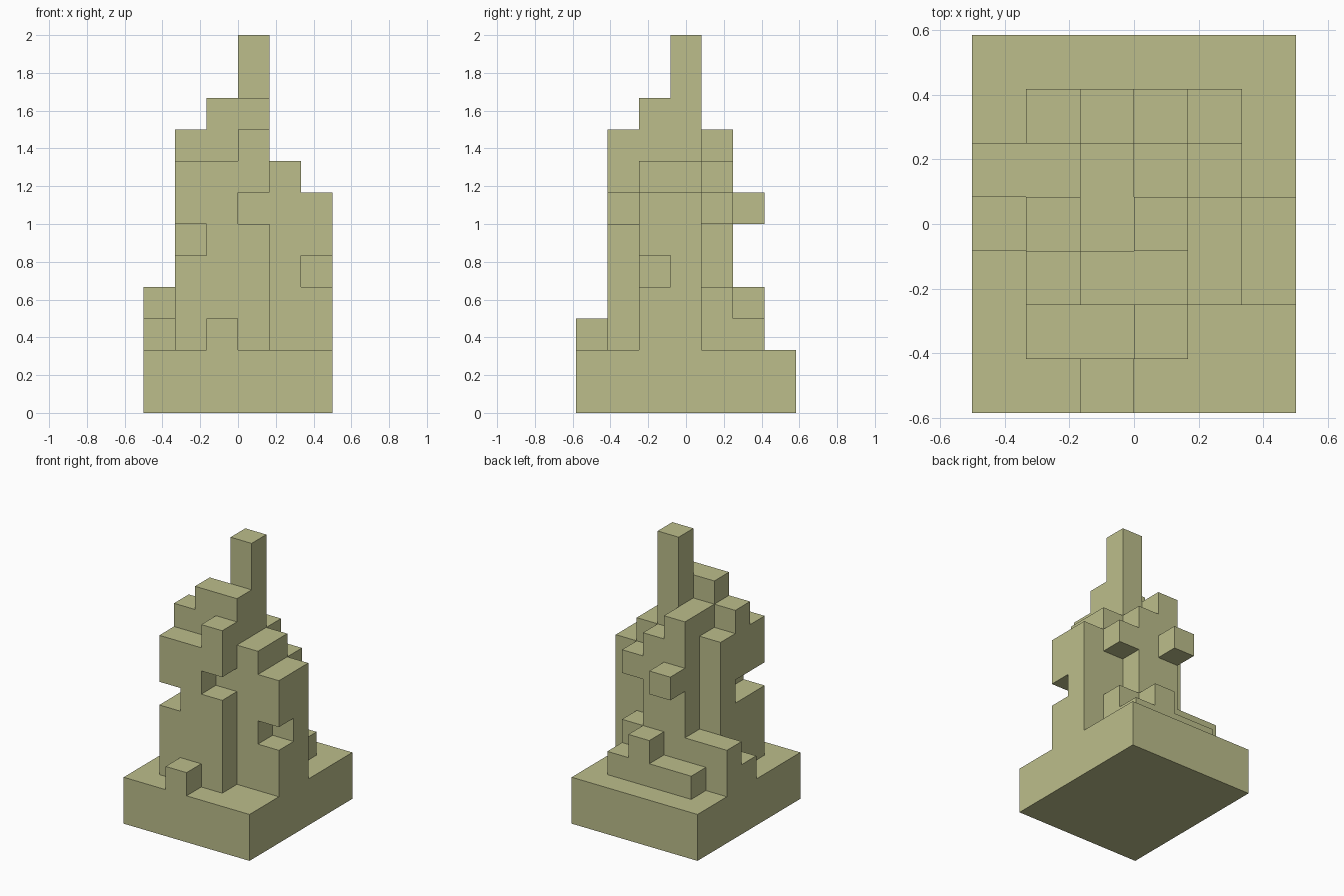
import bpy
import bmesh
from mathutils import Vector

default = bpy.data.objects.get("Cube")
if default:
    bpy.data.objects.remove(default, do_unlink=True)

UNIT = 1 / 6          # edge of one cube
WIDTH, DEPTH = 6, 7   # footprint in cubes

stone = bpy.data.materials.new("pale_olive")
colour = (0.503, 0.514, 0.258, 1)
stone.diffuse_color = colour
stone.use_nodes = True
stone.node_tree.nodes["Principled BSDF"].inputs["Base Color"].default_value = colour

cells = set()


def fill(x, y, bottom, top, wide=1, deep=1):
    """Fill a block of cubes, counted from the front right corner at -x, -y."""
    cells.update((i, j, k) for i in range(x, x + wide)
                 for j in range(y, y + deep) for k in range(bottom, top))


def cut(x, y, z, deep=1):
    for j in range(y, y + deep):
        cells.discard((x, j, z))


# Base slab and central spire
fill(0, 0, 0, 2, WIDTH, DEPTH)
fill(3, 3, 2, 12)

# Front peg and front wall
fill(2, 0, 2, 3)
fill(1, 1, 2, 8, wide=2)
fill(3, 1, 2, 9)

# Stepped ridge behind the front wall
fill(1, 2, 2, 9)
fill(2, 2, 2, 10, wide=2)
cut(1, 1, 5, deep=2)
cut(3, 1, 6)

# Shoulders on the +x side
fill(4, 2, 2, 8, deep=2)
fill(5, 2, 2, 7, deep=2)
cut(5, 2, 4)

# Low steps and column on the -x side
fill(0, 3, 2, 3)
fill(1, 3, 2, 8)
fill(0, 4, 2, 4, wide=2)

# Back columns
fill(2, 3, 2, 9, deep=2)
fill(3, 4, 2, 8)
fill(4, 4, 2, 4)

# Back ledge
fill(1, 5, 2, 3, wide=4)
fill(3, 5, 2, 4)

# Projecting cubes
fill(4, 4, 6, 7)
fill(2, 5, 6, 7)

# Outer skin: one square wherever a cube meets open air
bm = bmesh.new()
offset = Vector((WIDTH / 2, DEPTH / 2, 0))
for cell in sorted(cells):
    centre = Vector(cell) + Vector((0.5, 0.5, 0.5)) - offset
    for axis in range(3):
        for sign in (-1, 1):
            neighbour = list(cell)
            neighbour[axis] += sign
            if tuple(neighbour) in cells:
                continue
            normal, u = Vector((0, 0, 0)), Vector((0, 0, 0))
            normal[axis] = sign / 2
            u[(axis + 1) % 3] = 0.5
            v = 2 * normal.cross(u)
            corners = (-u - v, u - v, u + v, v - u)
            bm.faces.new([bm.verts.new((centre + normal + c) * UNIT) for c in corners])
bmesh.ops.remove_doubles(bm, verts=bm.verts, dist=UNIT / 100)

mesh = bpy.data.meshes.new("stepped_tower")
bm.to_mesh(mesh)
bm.free()
mesh.materials.append(stone)
bpy.context.collection.objects.link(bpy.data.objects.new("stepped_tower", mesh))
